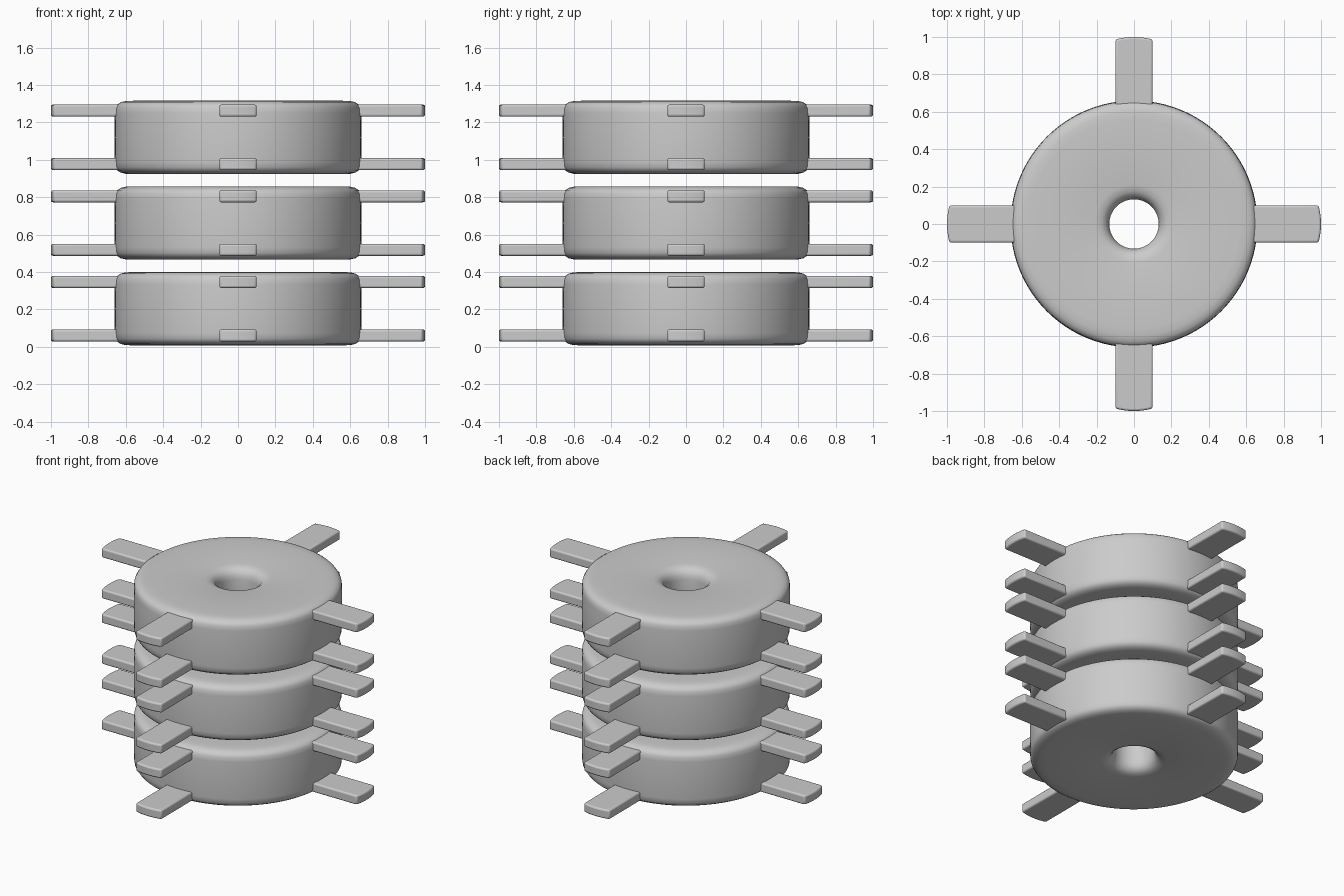
import bpy, bmesh
from math import radians, cos, sin, pi
from mathutils import Matrix, Vector

if "Cube" in bpy.data.objects:
    bpy.data.objects.remove(bpy.data.objects["Cube"])

CENTRES = (0.204, 0.662, 1.120)   # height of each disc's mid plane
HALF = 0.196                      # half the disc height
TAB_OFFSET = 0.143                # tab height above/below the mid plane


def finish(name, bm, bevel=0):
    bmesh.ops.recalc_face_normals(bm, faces=bm.faces)
    mesh = bpy.data.meshes.new(name)
    bm.to_mesh(mesh)
    bm.free()
    ob = bpy.data.objects.new(name, mesh)
    bpy.context.collection.objects.link(ob)
    if bevel:
        mod = ob.modifiers.new("soft_edges", 'BEVEL')
        mod.width = bevel
        mod.segments = 3
        mod.limit_method = 'ANGLE'
        mod.angle_limit = radians(40)
    bpy.ops.object.select_all(action='DESELECT')
    ob.select_set(True)
    bpy.context.view_layer.objects.active = ob
    bpy.ops.object.shade_smooth_by_angle(angle=radians(40))
    return ob


# Half profile of a rounded ring: hole wall, hole fillet, flat top, outer rim
UPPER = [(0.132, 0.0), (0.132, 0.12), (0.138, 0.150), (0.152, 0.173),
         (0.175, 0.188), (0.21, HALF), (0.56, HALF), (0.60, 0.1945),
         (0.628, 0.188), (0.646, 0.176), (0.656, 0.160), (0.659, 0.13),
         (0.66, 0.0)]
PROFILE = UPPER + [(r, -z) for r, z in reversed(UPPER[1:-1])]


def disc(name, height, steps=96):
    bm = bmesh.new()
    rings = []
    for i in range(steps):
        a = 2 * pi * i / steps
        rings.append([bm.verts.new((r * cos(a), r * sin(a), z + height))
                      for r, z in PROFILE])
    n = len(PROFILE)
    for i in range(steps):
        p, q = rings[i], rings[(i + 1) % steps]
        for j in range(n):
            k = (j + 1) % n
            bm.faces.new((p[j], q[j], q[k], p[k]))
    return finish(name, bm)


def tab(name, height, angle):
    # Flat bar with a gently curved tip
    outline = [(0.63, -0.1), (0.63, 0.1)]
    for i in range(9):
        y = 0.1 - 0.025 * i
        outline.append((1.0 - 0.014 * (y / 0.1) ** 2, y))
    bm = bmesh.new()
    base = bm.faces.new([bm.verts.new((x, y, -0.032)) for x, y in outline])
    new = bmesh.ops.extrude_face_region(bm, geom=[base])["geom"]
    top = [v for v in new if isinstance(v, bmesh.types.BMVert)]
    bmesh.ops.translate(bm, verts=top, vec=Vector((0, 0, 0.064)))
    bm.transform(Matrix.Translation((0, 0, height)) @ Matrix.Rotation(angle, 4, 'Z'))
    return finish(name, bm, bevel=0.011)


# Three stacked discs, each with four tabs near the top and four near the bottom
for level, z in enumerate(CENTRES, 1):
    disc(f"disc_{level}", z)
    for row, side in (("lower", -1), ("upper", 1)):
        for k in range(4):
            tab(f"{row}_tab_{level}_{k + 1}", z + side * TAB_OFFSET, k * pi / 2)
